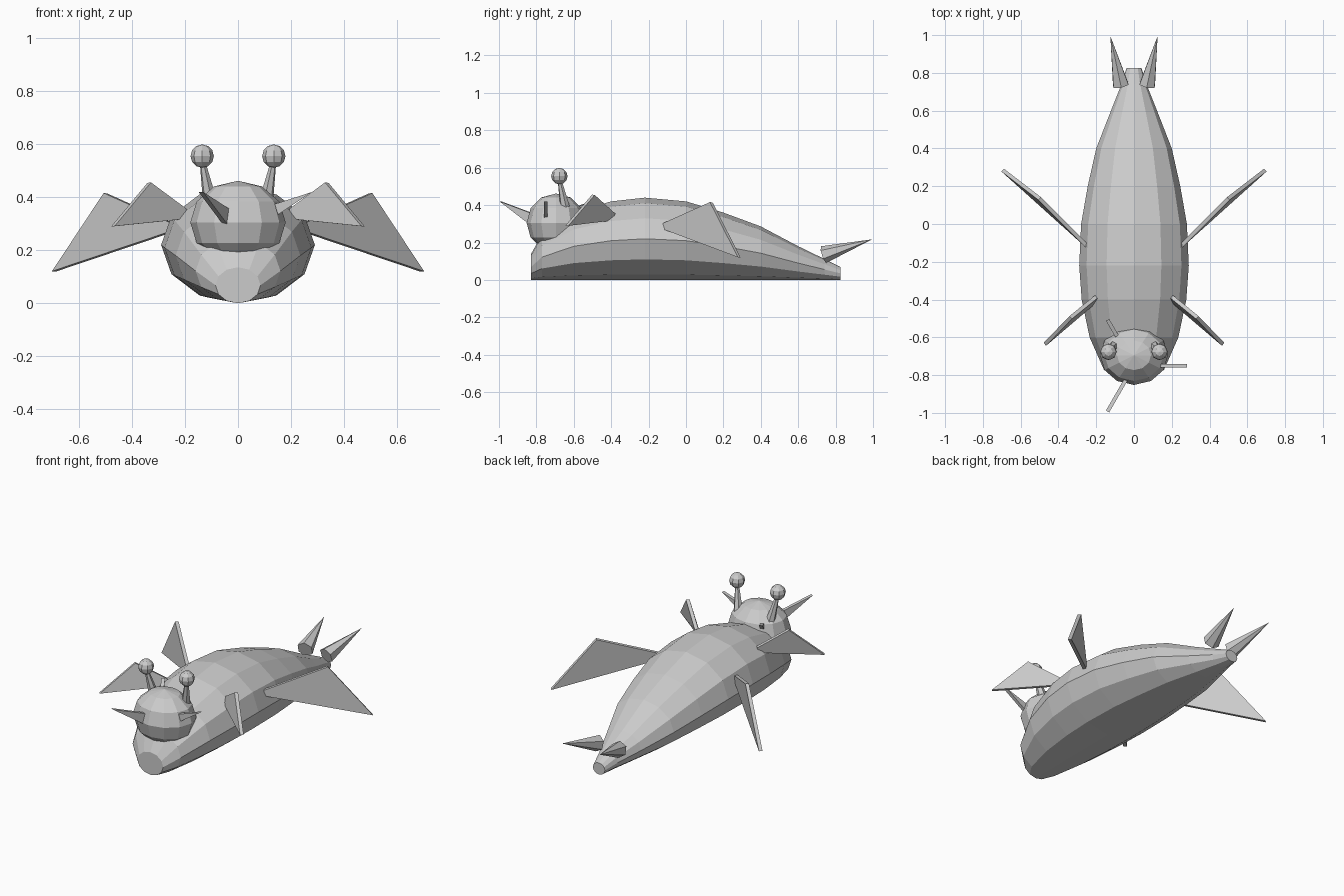
import bpy, bmesh, math
from mathutils import Vector, Matrix

if "Cube" in bpy.data.objects:
    bpy.data.objects.remove(bpy.data.objects["Cube"])

grey = bpy.data.materials.new("plain_grey")
grey.diffuse_color = (0.6, 0.6, 0.6, 1)
grey.use_nodes = True
grey.node_tree.nodes["Principled BSDF"].inputs["Base Color"].default_value = grey.diffuse_color


def finish(bm, name):
    bmesh.ops.recalc_face_normals(bm, faces=bm.faces)
    me = bpy.data.meshes.new(name)
    bm.to_mesh(me)
    bm.free()
    me.materials.append(grey)
    ob = bpy.data.objects.new(name, me)
    bpy.context.collection.objects.link(ob)
    return ob


def ball(name, centre, radii, segs, rings):
    bm = bmesh.new()
    m = Matrix.Translation(centre) @ Matrix.Diagonal((*radii, 1))
    bmesh.ops.create_uvsphere(bm, u_segments=segs, v_segments=rings, radius=1, matrix=m)
    return finish(bm, name)


def cone(name, a, b, r1, r2, segs):
    a, b = Vector(a), Vector(b)
    d = b - a
    m = Matrix.Translation((a + b) / 2) @ d.to_track_quat('Z', 'Y').to_matrix().to_4x4()
    bm = bmesh.new()
    bmesh.ops.create_cone(bm, cap_ends=True, segments=segs, radius1=r1, radius2=r2,
                          depth=d.length, matrix=m)
    bmesh.ops.remove_doubles(bm, verts=bm.verts, dist=1e-5)
    return finish(bm, name)


def plate(name, pts, thick):
    # Flat outline thickened evenly to both sides
    pts = [Vector(p) for p in pts]
    n = (pts[1] - pts[0]).cross(pts[2] - pts[0]).normalized() * thick / 2
    bm = bmesh.new()
    top = [bm.verts.new(p + n) for p in pts]
    low = [bm.verts.new(p - n) for p in pts]
    bm.faces.new(top)
    bm.faces.new(low[::-1])
    k = len(pts)
    for i in range(k):
        j = (i + 1) % k
        bm.faces.new((top[i], low[i], low[j], top[j]))
    return finish(bm, name)


# Body: twelve-sided rings (y, half width, half height) resting on the ground
rings = [(-0.83, .085, .068), (-0.77, .16, .122), (-0.6, .235, .18), (-0.4, .277, .21),
         (-0.22, .29, .22), (0, .28, .21), (.2, .245, .18), (.4, .2, .143),
         (.6, .122, .09), (.74, .066, .056), (.825, .04, .035)]
bm = bmesh.new()
loops = []
for y, rx, rz in rings:
    loops.append([bm.verts.new((rx * math.cos(i * math.pi / 6), y,
                                rz + rz * math.sin(i * math.pi / 6))) for i in range(12)])
for p, q in zip(loops, loops[1:]):
    for i in range(12):
        j = (i + 1) % 12
        bm.faces.new((p[i], p[j], q[j], q[i]))
bm.faces.new(loops[0])
bm.faces.new(loops[-1])
finish(bm, "body")

# Head
ball("head", (0, -0.695, 0.305), (0.18, 0.157, 0.157), 12, 6)

# Three thin spikes around the head
for i in range(3):
    a = math.radians(120 * i)
    c, s = math.cos(a), math.sin(a)
    prof = [(0.07, 0.28), (0.28, 0.42), (0.07, 0.352)]
    plate(f"head_spike_{i + 1}", [(r * c, -0.75 + r * s, z) for r, z in prof], 0.02)

for side, s in (("right", 1), ("left", -1)):
    # Eye stalk and eye
    cone(f"{side}_eye_stalk", (s * .105, -.645, .38), (s * .135, -.677, .54), .028, .01, 6)
    ball(f"{side}_eye", (s * .135, -.677, .555), (.044, .044, .044), 8, 6)
    # Front fin
    plate(f"{side}_front_fin", [(s * .2, -.385, .355), (s * .335, -.495, .455),
                                (s * .472, -.637, .29), (s * .2, -.405, .318)], 0.02)
    # Rear fin
    plate(f"{side}_rear_fin", [(s * .25, -.115, .303), (s * .5, .135, .415),
                               (s * .695, .285, .12), (s * .25, -.115, .27)], 0.02)
    # Tail spike
    cone(f"{side}_tail_spike", (s * .07, .735, .135), (s * .125, .995, .217), .047, 0, 6)
